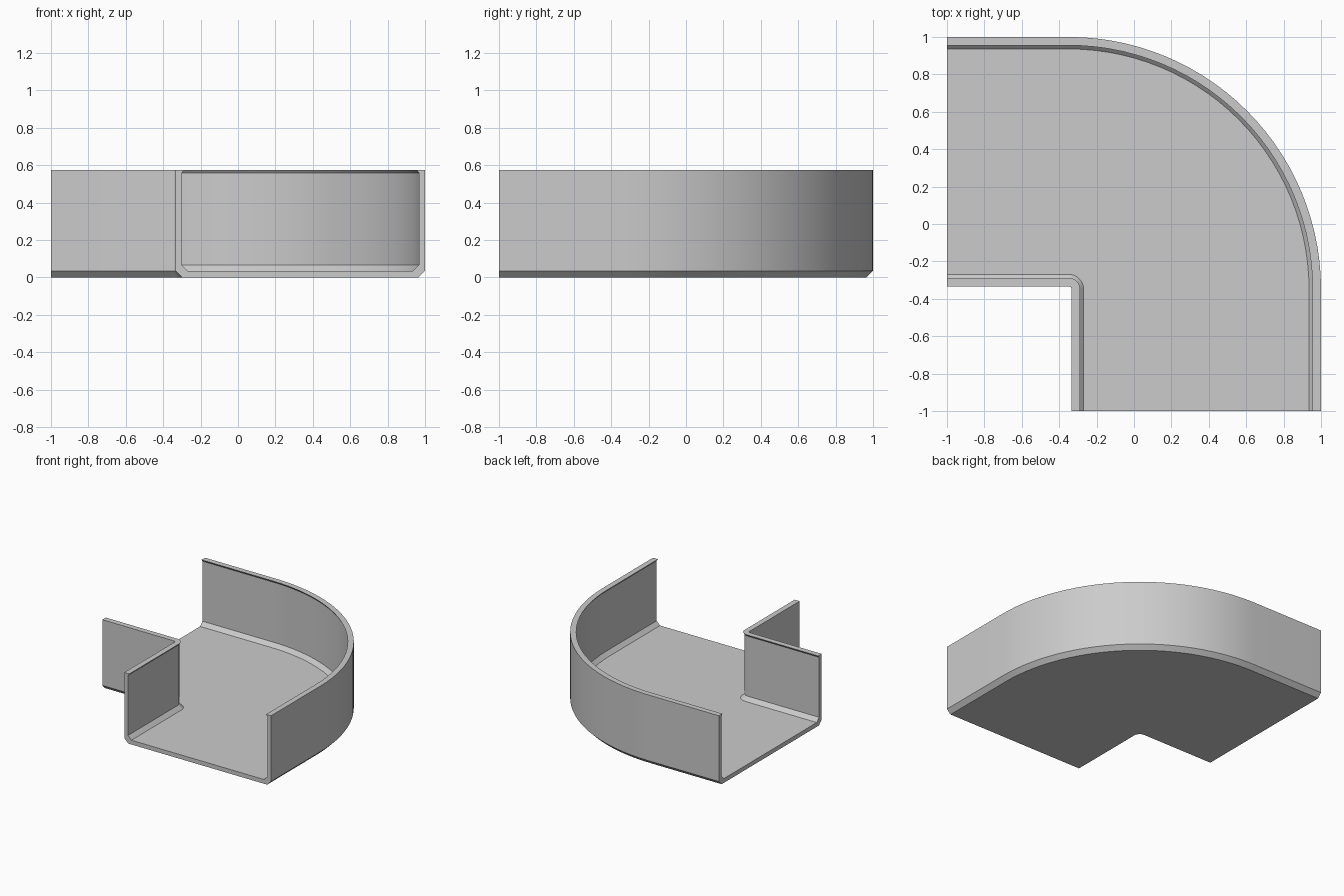
import bpy, bmesh, math

if "Cube" in bpy.data.objects:
    bpy.data.objects.remove(bpy.data.objects["Cube"])

# Shared centre of the bend; the trough section is swept around it
CX = CY = -0.35
R_IN, R_OUT = 0.017, 1.35
HEIGHT, FLOOR, EDGE = 0.575, 0.035, 0.035
SEGMENTS = 28

# Half section: (inset from the outside face, height), bottom to lip to floor
half = [(EDGE, 0), (0, EDGE), (0, HEIGHT), (0.045, HEIGHT),
        (0.033, HEIGHT - 0.016), (0.033, 0.066), (0.064, FLOOR)]
section = [(R_OUT - d, z) for d, z in half]
section += [(R_IN + d, z) for d, z in reversed(half)]


def station(angle, dx=0.0, dy=0.0):
    """Section points at one angle round the bend, shifted along a straight leg."""
    return [(CX + r * math.cos(angle) + dx, CY + r * math.sin(angle) + dy, z)
            for r, z in section]


# Straight front leg, quarter bend, straight left leg
leg = 1 + CX
rings = [station(0, dy=-leg)]
rings += [station(math.pi / 2 * i / SEGMENTS) for i in range(SEGMENTS + 1)]
rings += [station(math.pi / 2, dx=-leg)]

bm = bmesh.new()
loops = [[bm.verts.new(p) for p in ring] for ring in rings]
n = len(section)
for a, b in zip(loops, loops[1:]):
    for i in range(n):
        j = (i + 1) % n
        bm.faces.new((a[i], a[j], b[j], b[i]))

# Cut ends of the trough
bm.faces.new(loops[0])
bm.faces.new(loops[-1])
bmesh.ops.recalc_face_normals(bm, faces=bm.faces)

mesh = bpy.data.meshes.new("trough_bend")
bm.to_mesh(mesh)
bm.free()
trough = bpy.data.objects.new("trough_bend", mesh)
bpy.context.collection.objects.link(trough)

# Plain grey finish
grey = bpy.data.materials.new("grey")
grey.diffuse_color = (0.6, 0.6, 0.6, 1)
grey.use_nodes = True
grey.node_tree.nodes["Principled BSDF"].inputs["Base Color"].default_value = grey.diffuse_color
mesh.materials.append(grey)

# Smooth bend with crisp chamfers
bpy.context.view_layer.objects.active = trough
trough.select_set(True)
bpy.ops.object.shade_smooth_by_angle(angle=math.radians(20))
